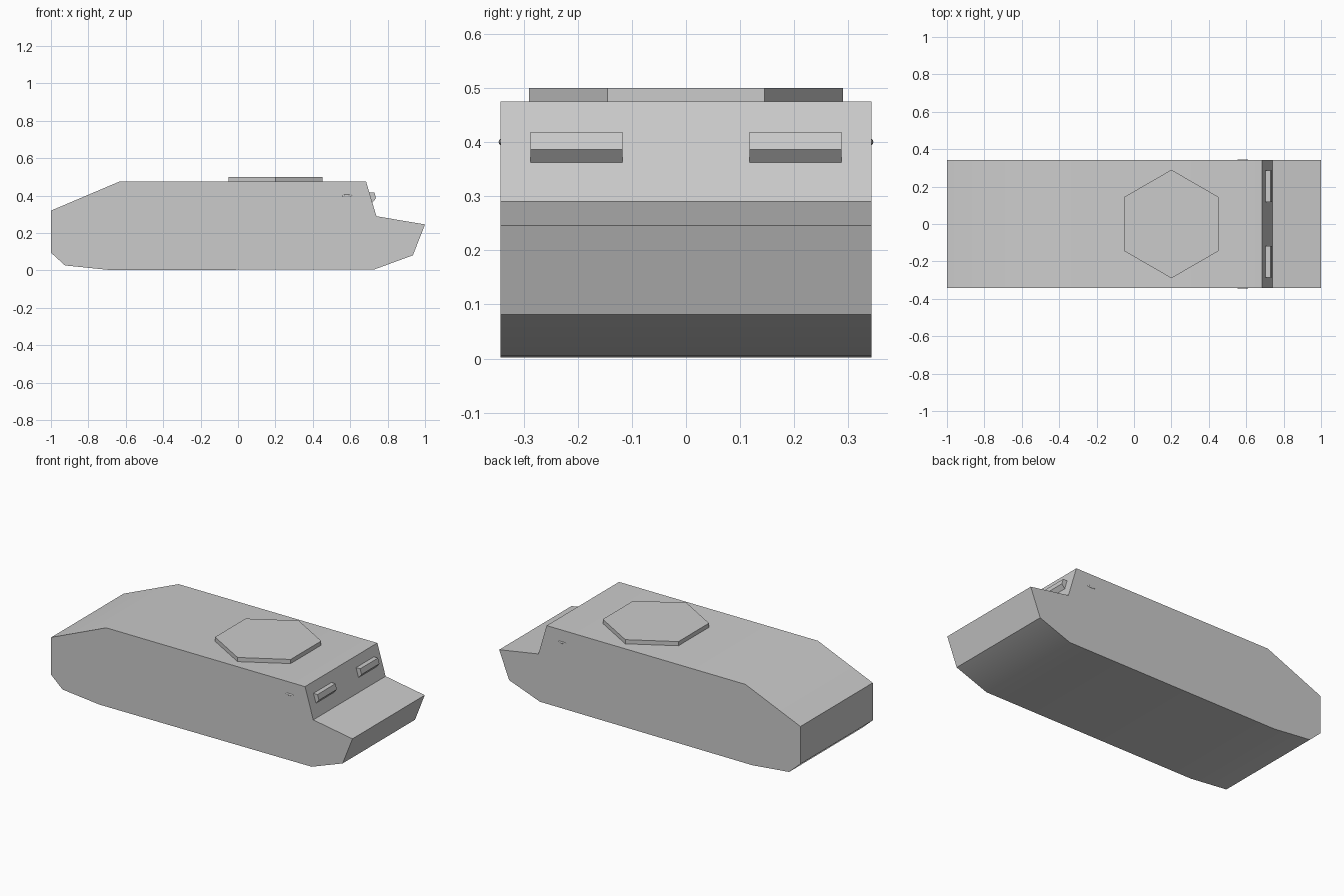
import bpy
from math import radians, pi

if "Cube" in bpy.data.objects:
    bpy.data.objects.remove(bpy.data.objects["Cube"])


def prism(name, profile, y0, y1):
    """Extrude an x-z profile between two y positions."""
    n = len(profile)
    verts = [(x, y, z) for y in (y0, y1) for x, z in profile]
    faces = [tuple(range(n)), tuple(range(2 * n - 1, n - 1, -1))]
    faces += [(i, i + n, (i + 1) % n + n, (i + 1) % n) for i in range(n)]
    mesh = bpy.data.meshes.new(name)
    mesh.from_pydata(verts, [], faces)
    obj = bpy.data.objects.new(name, mesh)
    bpy.context.collection.objects.link(obj)
    return obj


def smooth(obj, angle):
    bpy.ops.object.select_all(action='DESELECT')
    obj.select_set(True)
    bpy.context.view_layer.objects.active = obj
    bpy.ops.object.shade_smooth_by_angle(angle=radians(angle))


# Hull: side outline, counter-clockwise seen from the front
hull = prism("hull", [
    (-1, 0.095), (-0.925, 0.027), (-0.68, 0.002), (0.73, 0.006),
    (0.935, 0.081), (1, 0.246), (0.74, 0.29), (0.685, 0.475),
    (-0.635, 0.475), (-1, 0.32)], -0.343, 0.343)
smooth(hull, 47)

# Hexagonal roof hatch
bpy.ops.mesh.primitive_cylinder_add(vertices=6, radius=0.29, depth=0.03,
                                    location=(0.2, 0, 0.485))
bpy.context.object.name = "roof_hatch"

for side, label in ((-1, "near"), (1, "far")):
    # Vision block on the sloping windscreen plate
    y = side * 0.202
    prism("vision_block_" + label, [
        (0.708, 0.362), (0.718, 0.362), (0.738, 0.386),
        (0.729, 0.418), (0.692, 0.418)], y - 0.085, y + 0.085)

    # Thin marker blister on the hull side
    bpy.ops.mesh.primitive_uv_sphere_add(segments=16, ring_count=8, radius=1,
                                         location=(0.582, side * 0.342, 0.4))
    blister = bpy.context.object
    blister.name = "side_blister_" + label
    blister.scale = (0.03, 0.004, 0.006)
    smooth(blister, 60)
